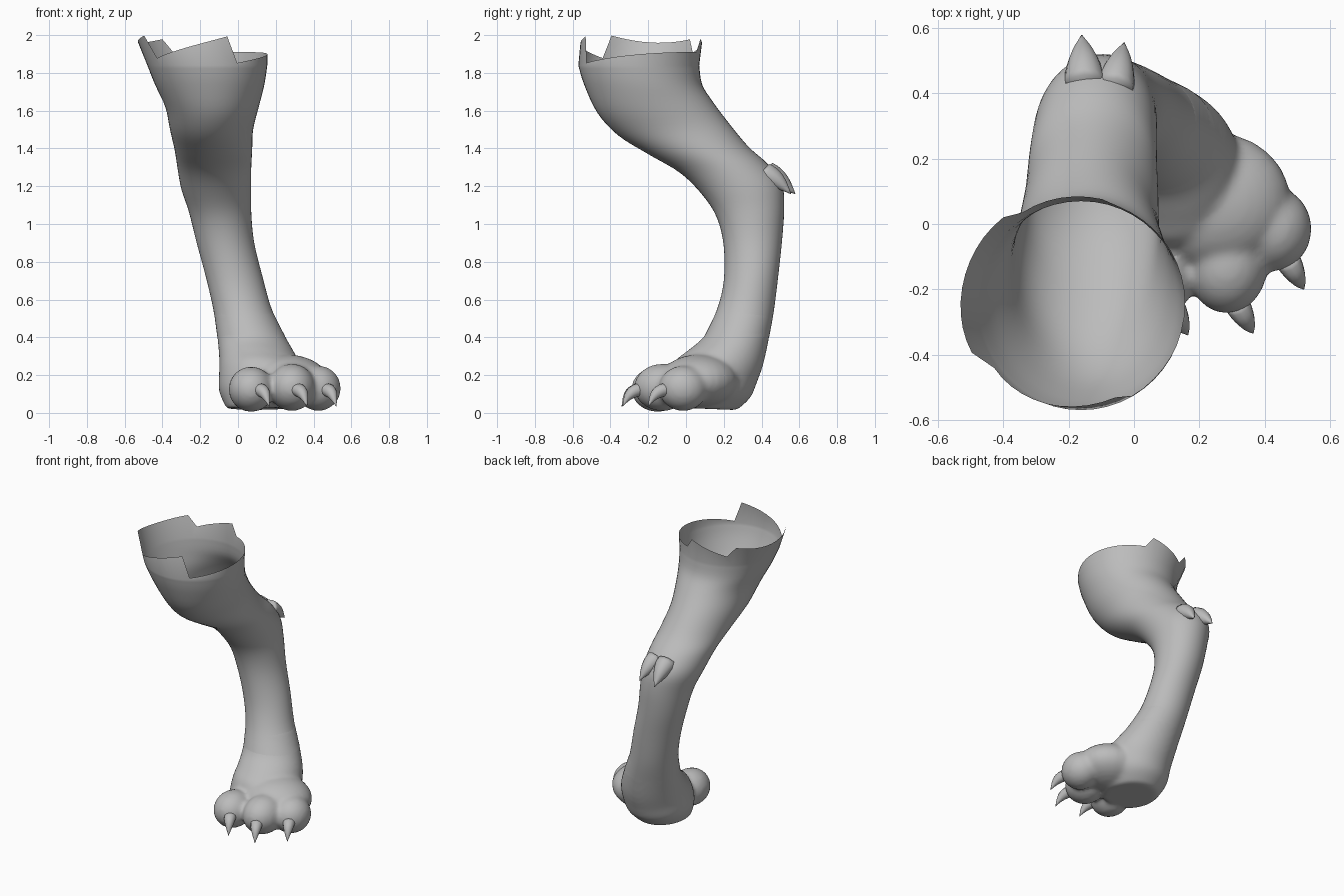
import bpy, bmesh
from math import sin, cos, pi, radians
from mathutils import Vector

SIDES = 48

if "Cube" in bpy.data.objects:
    bpy.data.objects.remove(bpy.data.objects["Cube"])

# One plain grey for everything
grey = bpy.data.materials.new("grey hide")
grey.use_nodes = True
grey.diffuse_color = (0.5, 0.5, 0.5, 1)
grey.node_tree.nodes["Principled BSDF"].inputs["Base Color"].default_value = grey.diffuse_color


def make_object(name, bm):
    bmesh.ops.recalc_face_normals(bm, faces=bm.faces)
    mesh = bpy.data.meshes.new(name)
    bm.to_mesh(mesh)
    bm.free()
    mesh.materials.append(grey)
    for poly in mesh.polygons:
        poly.use_smooth = True
    obj = bpy.data.objects.new(name, mesh)
    bpy.context.collection.objects.link(obj)
    return obj


def ring_points(section):
    """Tilted ellipse through a front point, a back point and two side limits."""
    yf, zf, yb, zb, x0, x1 = section
    points = []
    for i in range(SIDES):
        a = 2 * pi * i / SIDES
        s = (1 + sin(a)) / 2
        x = (x0 + x1) / 2 + (x1 - x0) / 2 * cos(a)
        points.append(Vector((x, yf + (yb - yf) * s, zf + (zb - zf) * s)))
    return points


def refine(sections, steps=4):
    """Smooth interpolation between the key sections."""
    out = []
    last = len(sections) - 1
    for i in range(last):
        quad = [sections[min(max(k, 0), last)] for k in range(i - 1, i + 3)]
        for j in range(steps):
            t = j / steps
            out.append([b + t / 2 * (c - a + t * (2 * a - 5 * b + 4 * c - d + t * (3 * (b - c) + d - a)))
                        for a, b, c, d in zip(*quad)])
    return out + [sections[-1]]


def loft(bm, rings, caps=False):
    rows = [[bm.verts.new(p) for p in ring] for ring in rings]
    for low, high in zip(rows, rows[1:]):
        for i in range(len(low)):
            j = (i + 1) % len(low)
            bm.faces.new((low[i], low[j], high[j], high[i]))
    if caps:
        bm.faces.new(rows[0])
        bm.faces.new(rows[-1])


def rim_height(a):
    """Four slanting sections with a sharp step between neighbours."""
    a = (a + 63) % 360
    for start, end, z0, z1, sag in ((0, 131, 1.85, 1.91, -0.02), (131, 188, 1.99, 1.9, 0),
                                    (188, 275, 1.98, 2, 0.03), (275, 360, 1.87, 2, 0)):
        if a < end:
            t = (a - start) / (end - start)
            return z0 + (z1 - z0) * t - sag * sin(pi * t)


# Sections: front y, front z, back y, back z, right x, left x
LEG = [
    (-.57, 1.84, .07, 1.84, -.48, .155),
    (-.54, 1.74, .085, 1.74, -.44, .14),
    (-.47, 1.59, .14, 1.65, -.385, .11),
    (-.36, 1.47, .23, 1.53, -.36, .08),
    (-.2, 1.37, .33, 1.41, -.335, .075),
    (-.03, 1.27, .43, 1.32, -.32, .07),
    (.09, 1.15, .505, 1.22, -.3, .07),
    (.165, 1.03, .52, 1.1, -.26, .07),
    (.2, .88, .51, .93, -.22, .085),
    (.2, .7, .49, .74, -.17, .13),
    (.165, .55, .465, .54, -.13, .18),
    (.1, .41, .44, .4, -.11, .25),
]
FOOT = LEG[-2:] + [
    (.01, .33, .41, .26, -.1, .31),
    (-.06, .27, .375, .16, -.1, .33),
    (-.1, .15, .34, .08, -.1, .32),
    (-.1, .03, .27, .015, -.06, .26),
]

# Open leg tube with a stepped, flaring rim
low = ring_points(LEG[0])
high = ring_points((-.555, 2, .09, 2, -.545, .16))
rim = []
for i in range(SIDES):
    t = (rim_height(360 * i / SIDES) - 1.84) / 0.16
    rim.append(low[i].lerp(high[i], t))
bm = bmesh.new()
loft(bm, [rim] + [ring_points(s) for s in refine(LEG)])
make_object("leg", bm)

# Foot: heel, instep and three toes fused into one skin
bm = bmesh.new()
loft(bm, [ring_points(s) for s in refine(FOOT)], caps=True)
for centre, radii in (((.25, .07, .17), (.23, .21, .14)),
                      ((.07, -.15, .125), (.12, .14, .12)),
                      ((.285, -.125, .135), (.125, .15, .125)),
                      ((.425, -.015, .13), (.12, .13, .12))):
    ball = bmesh.ops.create_uvsphere(bm, u_segments=24, v_segments=16, radius=1)["verts"]
    bmesh.ops.scale(bm, vec=radii, verts=ball)
    bmesh.ops.translate(bm, vec=centre, verts=ball)
foot = make_object("foot", bm)
remesh = foot.modifiers.new("fuse", 'REMESH')
remesh.mode = 'VOXEL'
remesh.voxel_size = 0.014
remesh.use_smooth_shade = True
smooth = foot.modifiers.new("soften", 'SMOOTH')
smooth.factor = 0.5
smooth.iterations = 8


def spike(name, base, tip, radius, bulge):
    """Curved, pointed horn; the bulge bows its middle upward."""
    base, tip = Vector(base), Vector(tip)
    axis = (tip - base).normalized()
    side = axis.cross(Vector((0, 0, 1))).normalized()
    up = side.cross(axis)
    rings = []
    for k in range(9):
        t = k / 8
        r = radius * max(1 - t ** 1.7, 0.03)
        mid = base.lerp(tip, t) + up * bulge * sin(pi * t)
        rings.append([mid + (side * cos(a) + up * sin(a)) * r
                      for a in (radians(30 * n) for n in range(12))])
    bm = bmesh.new()
    loft(bm, rings, caps=True)
    make_object(name, bm)


# Claws
for label, x, y in (("right", .11, -.24), ("middle", .31, -.235), ("left", .465, -.1)):
    spike(label + "_claw", (x, y, .125), (x + .055, y - .1, .035), .04, .022)

# Small spurs on the back of the hock
spike("right_hock_spur", (-.15, .42, 1.27), (-.16, .578, 1.16), .065, .012)
spike("left_hock_spur", (-.06, .41, 1.27), (-.03, .555, 1.16), .06, .012)
